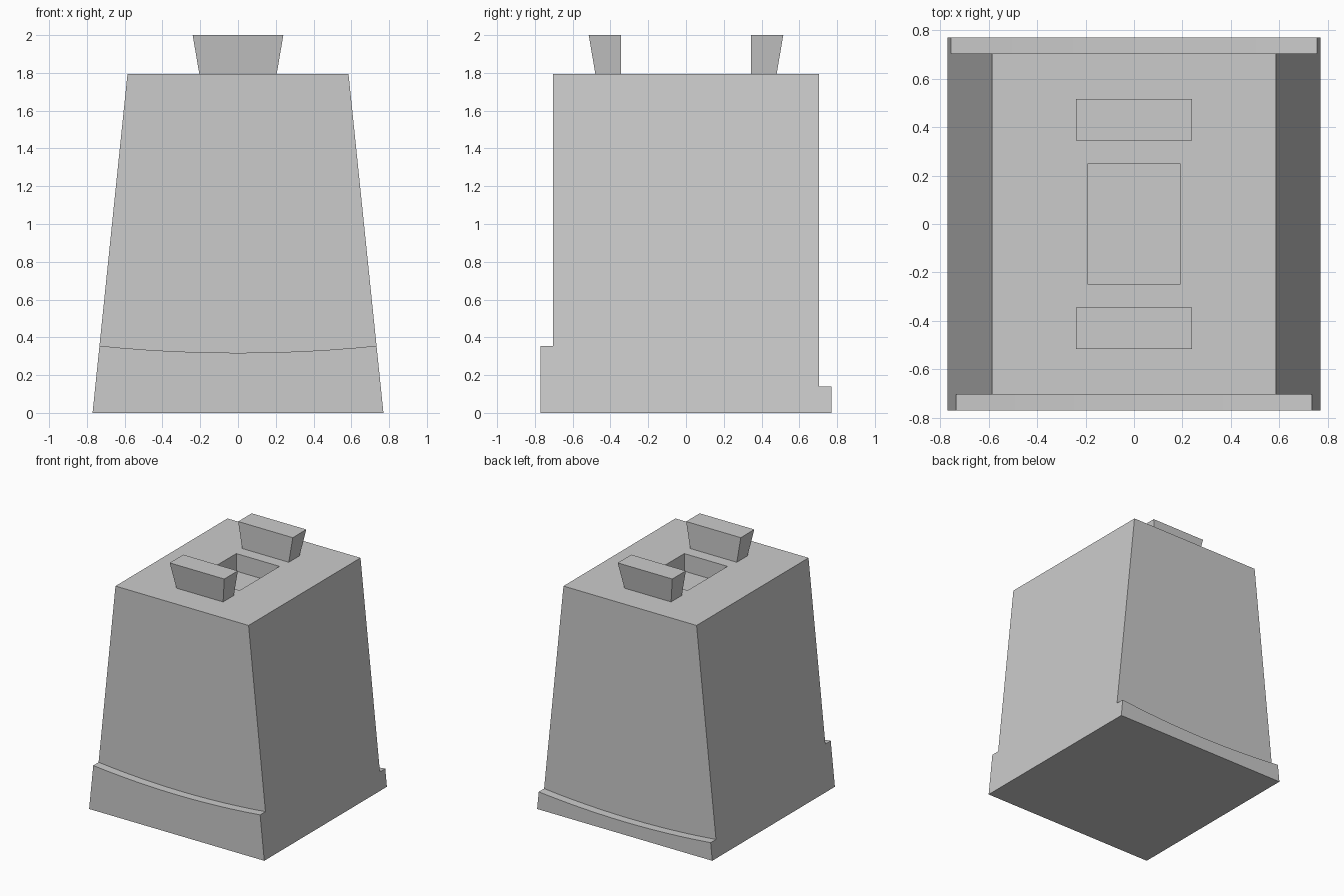
import bpy
import bmesh

if "Cube" in bpy.data.objects:
    bpy.data.objects.remove(bpy.data.objects["Cube"], do_unlink=True)

HEIGHT, BASE, TOP = 1.795, 0.77, 0.585   # body height and half widths
DEPTH, RIM = 0.703, 0.77                 # half depths of body and skirt

grey = bpy.data.materials.new("plain grey")
grey.use_nodes = True
colour = (0.6, 0.6, 0.6, 1)
grey.diffuse_color = colour
grey.node_tree.nodes["Principled BSDF"].inputs["Base Color"].default_value = colour


def half_width(z):
    return BASE + (TOP - BASE) * z / HEIGHT


def finish(name, bm):
    bmesh.ops.recalc_face_normals(bm, faces=bm.faces)
    mesh = bpy.data.meshes.new(name)
    bm.to_mesh(mesh)
    bm.free()
    mesh.materials.append(grey)
    obj = bpy.data.objects.new(name, mesh)
    bpy.context.collection.objects.link(obj)
    return obj


def prism(profile, y0, y1):
    """Extrude an (x, z) outline along y."""
    bm = bmesh.new()
    face = bm.faces.new([bm.verts.new((x, y0, z)) for x, z in profile])
    moved = bmesh.ops.extrude_face_region(bm, geom=[face], use_keep_orig=True)["geom"]
    verts = [v for v in moved if isinstance(v, bmesh.types.BMVert)]
    bmesh.ops.translate(bm, verts=verts, vec=(0, y1 - y0, 0))
    return bm


# Tapered body with a rectangular pocket sunk into its top
bm = prism([(-BASE, 0), (BASE, 0), (TOP, HEIGHT), (-TOP, HEIGHT)], -DEPTH, DEPTH)
lid = max(bm.faces, key=lambda f: f.calc_center_median().z)
for half_x, half_y, z in ((0.19, 0.25, HEIGHT), (0.19, 0.25, HEIGHT - 0.14)):
    bmesh.ops.inset_individual(bm, faces=[lid], thickness=0.05)
    for v in lid.verts:
        v.co = (half_x if v.co.x > 0 else -half_x, half_y if v.co.y > 0 else -half_y, z)
finish("body", bm)


# Skirt bands with a sagging top edge, flush with the sloping sides
def skirt(name, edge_z, sag, side):
    steps = 12
    w = half_width(edge_z)
    arc = []
    for i in range(steps + 1):
        t = 1 - 2 * i / steps
        arc.append((w * t, edge_z - sag * (1 - t * t)))
    finish(name, prism([(-BASE, 0), (BASE, 0)] + arc, side * DEPTH, side * RIM))


skirt("front_skirt", 0.355, 0.037, -1)
skirt("back_skirt", 0.14, 0.037, 1)


# Flared lugs, upright on the inner face
def lug(name, side):
    bm = bmesh.new()
    bmesh.ops.create_cube(bm, size=2)
    for v in bm.verts:
        high, outer = v.co.z > 0, v.co.y * side > 0
        x = 0.24 if high else 0.205
        y = (0.515 if high else 0.48) if outer else 0.345
        v.co = (x if v.co.x > 0 else -x, side * y, 2 if high else HEIGHT)
    finish(name, bm)


lug("front_lug", -1)
lug("back_lug", 1)
